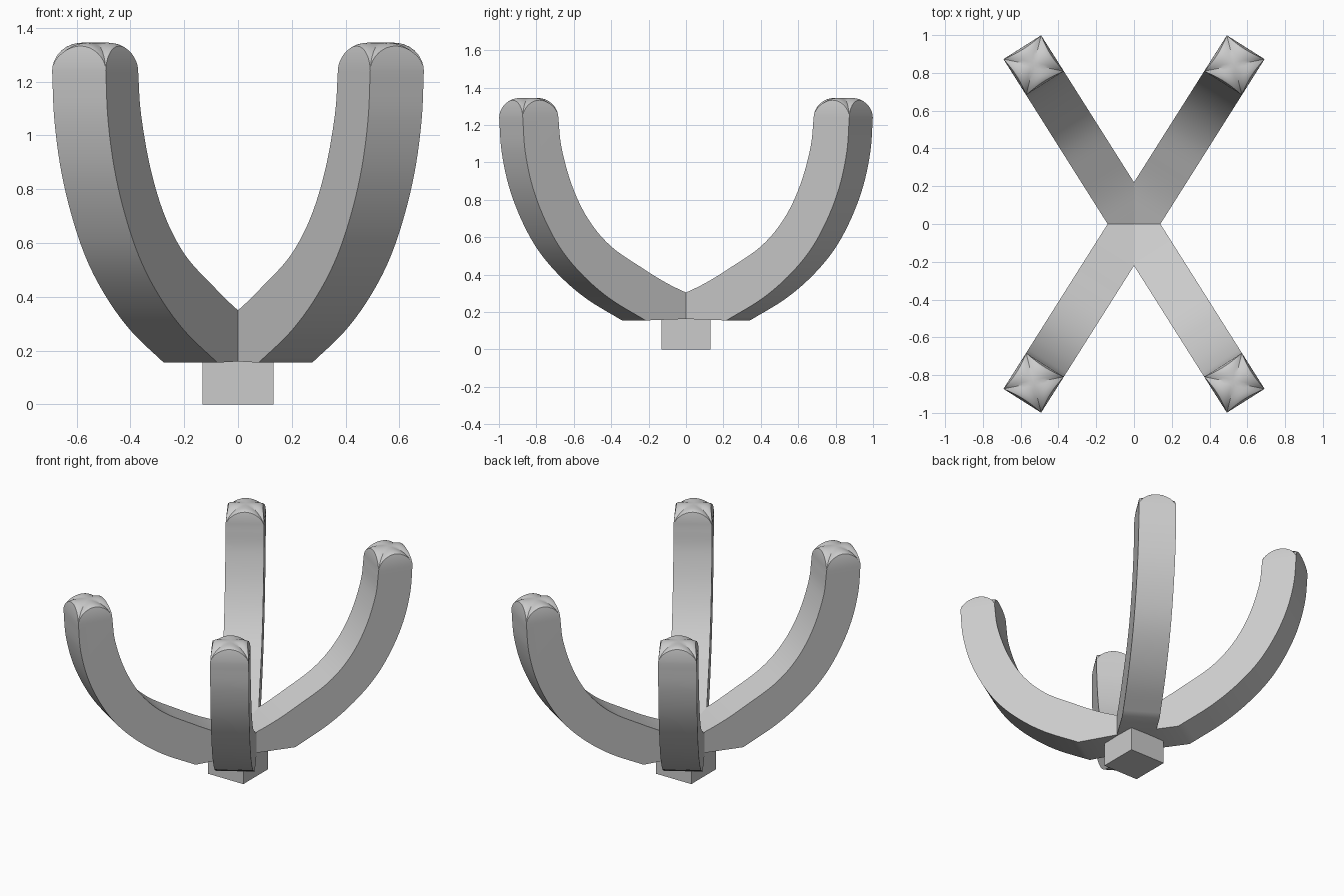
import bpy, bmesh, math
from mathutils import Vector

if "Cube" in bpy.data.objects:
    bpy.data.objects.remove(bpy.data.objects["Cube"])

ANG = math.atan2(0.845, 0.534)       # plan angle of an arm
D = Vector((math.cos(ANG), math.sin(ANG), 0))
W = Vector((math.sin(ANG), -math.cos(ANG), 0))
HALF = 0.118                         # half width of an arm
R_IN, R_OUT, Z_TIP, H_TIP = 0.882, 1.107, 1.24, 0.105

# side profile of an arm: (distance from centre, height)
INNER = [(0, .275), (.187, .35), (.353, .436), (.55, .552), (.692, .695),
         (.795, .875), (.862, 1.08), (R_IN, Z_TIP)]
OUTER = [(.33, .155), (.55, .268), (.72, .39), (.86, .53), (.965, .69),
         (1.045, .87), (1.092, 1.06), (R_OUT, Z_TIP)]


def spline(pts, n=6):
    """Catmull-Rom curve through the points."""
    p = [Vector(q) for q in pts]
    p = [2 * p[0] - p[1]] + p + [2 * p[-1] - p[-2]]
    out = []
    for i in range(1, len(p) - 2):
        a, b, c, d = p[i - 1:i + 3]
        for k in range(n):
            t = k / n
            out.append(0.5 * (2 * b + (c - a) * t + (2 * a - 5 * b + 4 * c - d) * t * t
                              + (3 * b - a - 3 * c + d) * t ** 3))
    return out + [p[-2]]


def finish(bm, name, angle):
    bmesh.ops.recalc_face_normals(bm, faces=bm.faces)
    me = bpy.data.meshes.new(name)
    bm.to_mesh(me)
    bm.free()
    ob = bpy.data.objects.new(name, me)
    bpy.context.collection.objects.link(ob)
    bpy.ops.object.select_all(action='DESELECT')
    ob.select_set(True)
    bpy.context.view_layer.objects.active = ob
    bpy.ops.object.shade_smooth_by_angle(angle=math.radians(angle))
    return ob


def arm(name, sx, sy):
    bm = bmesh.new()

    def vert(r, w, z):
        p = D * r + W * w
        return bm.verts.new((p.x * sx, p.y * sy, z))

    # curved bar, extruded from the side profile, open where the tip sits
    inner = spline(INNER)
    loop = inner + spline(OUTER)[::-1] + [Vector((0, .165))]
    sides = [[vert(q.x, w, q.y) for q in loop] for w in (-HALF, HALF)]
    for s in sides:
        bm.faces.new(s)
    n = len(loop)
    for i in range(n):
        if i != len(inner) - 1:
            j = (i + 1) % n
            bm.faces.new((sides[0][i], sides[0][j], sides[1][j], sides[1][i]))

    # rounded tip: two crossing barrel vaults, edges drawn in slightly
    N = 16
    mid, half = (R_IN + R_OUT) / 2, (R_OUT - R_IN) / 2
    par = [-math.cos(math.pi * i / N) for i in range(N + 1)]
    grid = []
    for u in par:
        row = []
        for v in par:
            g = math.sqrt(max(0, 1 - min(abs(u), abs(v)) ** 2))
            e = max(abs(u), abs(v))
            s = 1 - 0.1 * g * g
            z = Z_TIP + H_TIP * g * (1 - 0.12 * e ** 6)
            row.append(vert(mid + half * u * s, HALF * v * s, z))
        grid.append(row)
    for i in range(N):
        for j in range(N):
            q = (grid[i][j], grid[i + 1][j], grid[i + 1][j + 1], grid[i][j + 1])
            k = (i < N // 2) == (j < N // 2)
            a, b, c, d = q if k else q[1:] + q[:1]
            bm.faces.new((a, b, c))
            bm.faces.new((a, c, d))
    # arched end faces of the vaults
    for edge in (grid[0], grid[N], [r[0] for r in grid], [r[N] for r in grid]):
        for k in range(N // 2):
            a, b, c, d = edge[k], edge[k + 1], edge[N - k - 1], edge[N - k]
            bm.faces.new((a, b, d) if b is c else (a, b, c, d))
    bmesh.ops.remove_doubles(bm, verts=bm.verts, dist=1e-4)
    return finish(bm, name, 35)


for fb, sy in (("front", -1), ("back", 1)):
    for lr, sx in (("left", -1), ("right", 1)):
        arm(f"{fb}_{lr}_arm", sx, sy)

# square mounting block
bm = bmesh.new()
bmesh.ops.create_cube(bm, size=1)
for v in bm.verts:
    v.co = (v.co.x * 0.264, v.co.y * 0.264, (v.co.z + 0.5) * 0.17)
finish(bm, "base_block", 30)
